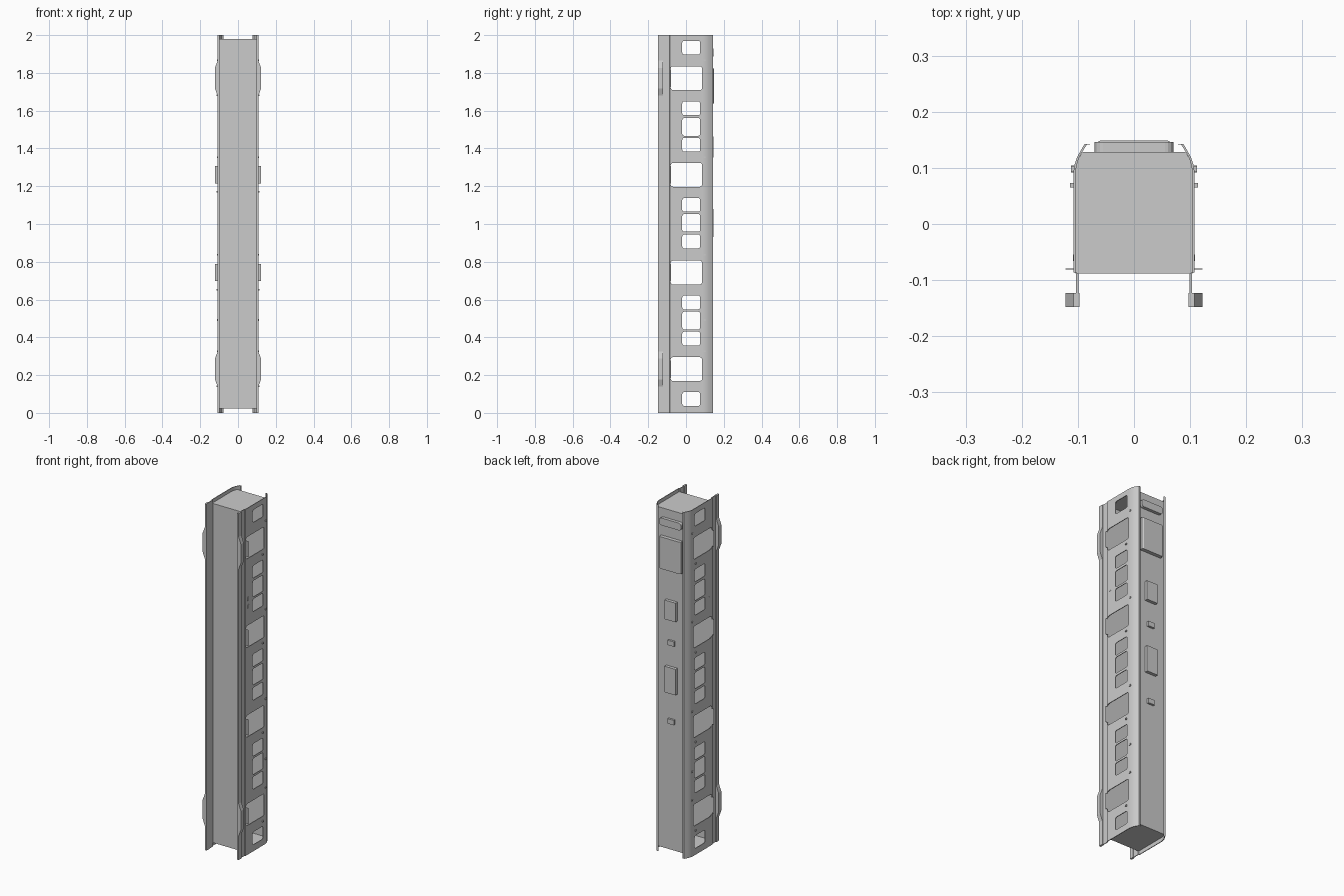
import bpy, bmesh, math
from mathutils import Vector

if "Cube" in bpy.data.objects:
    bpy.data.objects.remove(bpy.data.objects["Cube"], do_unlink=True)

grey = bpy.data.materials.new("body_grey")
grey.use_nodes = True
COLOUR = (0.6, 0.6, 0.6, 1)
grey.diffuse_color = COLOUR
grey.node_tree.nodes["Principled BSDF"].inputs["Base Color"].default_value = COLOUR


def prism(bm, outline, place, a, b):
    """Extrude a 2D outline from depth a to depth b; place maps (u, v, depth) to 3D."""
    ends = [[bm.verts.new(place(u, v, d)) for u, v in outline] for d in (a, b)]
    bm.faces.new(ends[0])
    bm.faces.new(ends[1][::-1])
    n = len(outline)
    for i in range(n):
        j = (i + 1) % n
        bm.faces.new((ends[0][j], ends[0][i], ends[1][i], ends[1][j]))


def along_x(u, v, d): return Vector((d, u, v))
def along_y(u, v, d): return Vector((u, d, v))
def along_z(u, v, d): return Vector((u, v, d))


def rect(u0, u1, v0, v1, r=0.0):
    """Rectangle outline, rounded when r is set."""
    if not r:
        return [(u0, v0), (u1, v0), (u1, v1), (u0, v1)]
    corners = [(u1 - r, v1 - r), (u0 + r, v1 - r), (u0 + r, v0 + r), (u1 - r, v0 + r)]
    return [(cu + r * math.cos(math.radians(q * 90 + s * 22.5)),
             cv + r * math.sin(math.radians(q * 90 + s * 22.5)))
            for q, (cu, cv) in enumerate(corners) for s in range(5)]


def build(name, prisms, both_sides=False):
    bm = bmesh.new()
    for args in prisms:
        prism(bm, *args)
    if both_sides:
        copy = bmesh.ops.duplicate(bm, geom=bm.verts[:] + bm.edges[:] + bm.faces[:])
        for v in copy["geom"]:
            if isinstance(v, bmesh.types.BMVert):
                v.co.x = -v.co.x
    bmesh.ops.recalc_face_normals(bm, faces=bm.faces[:])
    mesh = bpy.data.meshes.new(name)
    bm.to_mesh(mesh)
    bm.free()
    mesh.materials.append(grey)
    ob = bpy.data.objects.new(name, mesh)
    bpy.context.collection.objects.link(ob)
    return ob


DOORS = [0.232, 0.743, 1.26, 1.772]
WINDOWS = [(0.037, 0.111), (1.897, 1.97)]
for low, mid, top in [(0.357, 0.442, 0.548), (0.871, 0.959, 1.065), (1.383, 1.467, 1.576)]:
    WINDOWS += [(low, low + 0.073), (mid, mid + 0.094), (top, top + 0.073)]

# Side walls: thin profile with curved shoulder and roof lip
T = 0.004
outer = [(0.103, -0.13), (0.103, -0.088), (0.108, -0.086), (0.108, 0.09), (0.1065, 0.104),
         (0.102, 0.118), (0.096, 0.129), (0.088, 0.143), (0.081, 0.143)]
inner = [(x - T, min(y, 0.1415)) for x, y in outer]
walls = build("side_walls", [(outer + inner[::-1], along_z, 0, 2)], True)

# Door and window openings cut through both walls
cutter = build("opening_cutter",
               [(rect(-0.081, 0.085, z - 0.063, z + 0.063, 0.012), along_x, -0.2, 0.2) for z in DOORS]
               + [(rect(-0.02, 0.075, a, b, 0.011), along_x, -0.2, 0.2) for a, b in WINDOWS])
cutter.hide_render = True
cut = walls.modifiers.new("openings", "BOOLEAN")
cut.object = cutter
cut.operation = "DIFFERENCE"
cut.solver = "EXACT"
bpy.context.view_layer.objects.active = walls
walls.select_set(True)
bpy.ops.object.modifier_apply(modifier="openings")
bpy.data.objects.remove(cutter, do_unlink=True)
bpy.ops.object.shade_smooth_by_angle(angle=math.radians(25))

# Floor, roof and end panels
Z0, Z1 = 0.022, 1.98
build("floor", [(rect(-0.104, 0.104, Z0, Z1), along_y, -0.088, -0.084)])
build("roof", [(rect(-0.096, 0.096, Z0, Z1), along_y, 0.124, 0.128)])
end = [(s * x, y) for s, pts in ((1, inner[1:7]), (-1, inner[6:0:-1])) for x, y in pts]
end = [(x, min(y, 0.127)) for x, y in end]
build("end_panels", [(end, along_z, Z0, Z0 + 0.003), (end, along_z, Z1 - 0.003, Z1)])

# Sole bars with bulged covers near each end
build("sole_bars", [(rect(0.097, 0.108, -0.148, -0.123), along_z, 0, 2)], True)
bulges = []
for z in (0.232, 1.772):
    bulges.append(([(0.107, z - 0.095), (0.122, z - 0.055), (0.122, z + 0.055), (0.107, z + 0.095)],
                   along_y, -0.148, -0.123))
build("sole_bar_bulges", bulges, True)

# Door steps, lamps and small plates on the walls
build("door_steps", [(rect(0.104, 0.122, z - 0.046, z + 0.046), along_y, -0.081, -0.079)
                     for z in DOORS], True)
build("door_lamps", [(rect(0.065, 0.073, z - 0.094, z - 0.086), along_x, 0.106, 0.114)
                     for z in DOORS], True)
build("door_signals", [(rect(0.093, 0.103, z + 0.09, z + 0.098), along_x, 0.105, 0.112)
                       for z in DOORS], True)
build("side_marker", [(rect(0.092, 0.104, 0.486, 0.496), along_x, 0.105, 0.112)], True)
build("side_plates", [(rect(-0.066, -0.054, z - 0.012, z + 0.012, 0.004), along_x, 0.107, 0.109)
                      for z in (1.43, 1.475)], True)

# Roof equipment
unit = [(-0.068, 0.127), (-0.068, 0.144), (-0.06, 0.149), (0.06, 0.149), (0.068, 0.144), (0.068, 0.127)]
build("air_conditioner", [(unit, along_z, 1.638, 1.822)])
build("roof_vent", [(rect(-0.07, 0.07, 1.888, 1.93, 0.015), along_y, 0.127, 0.146)])
build("roof_boxes", [(rect(-0.035, 0.035, a, b), along_y, 0.127, 0.146)
                     for a, b in ((0.93, 1.08), (1.352, 1.462))])
build("roof_small_boxes", [(rect(-0.02, 0.02, z - 0.014, z + 0.014), along_y, 0.127, 0.14)
                           for z in (0.765, 1.218)])
